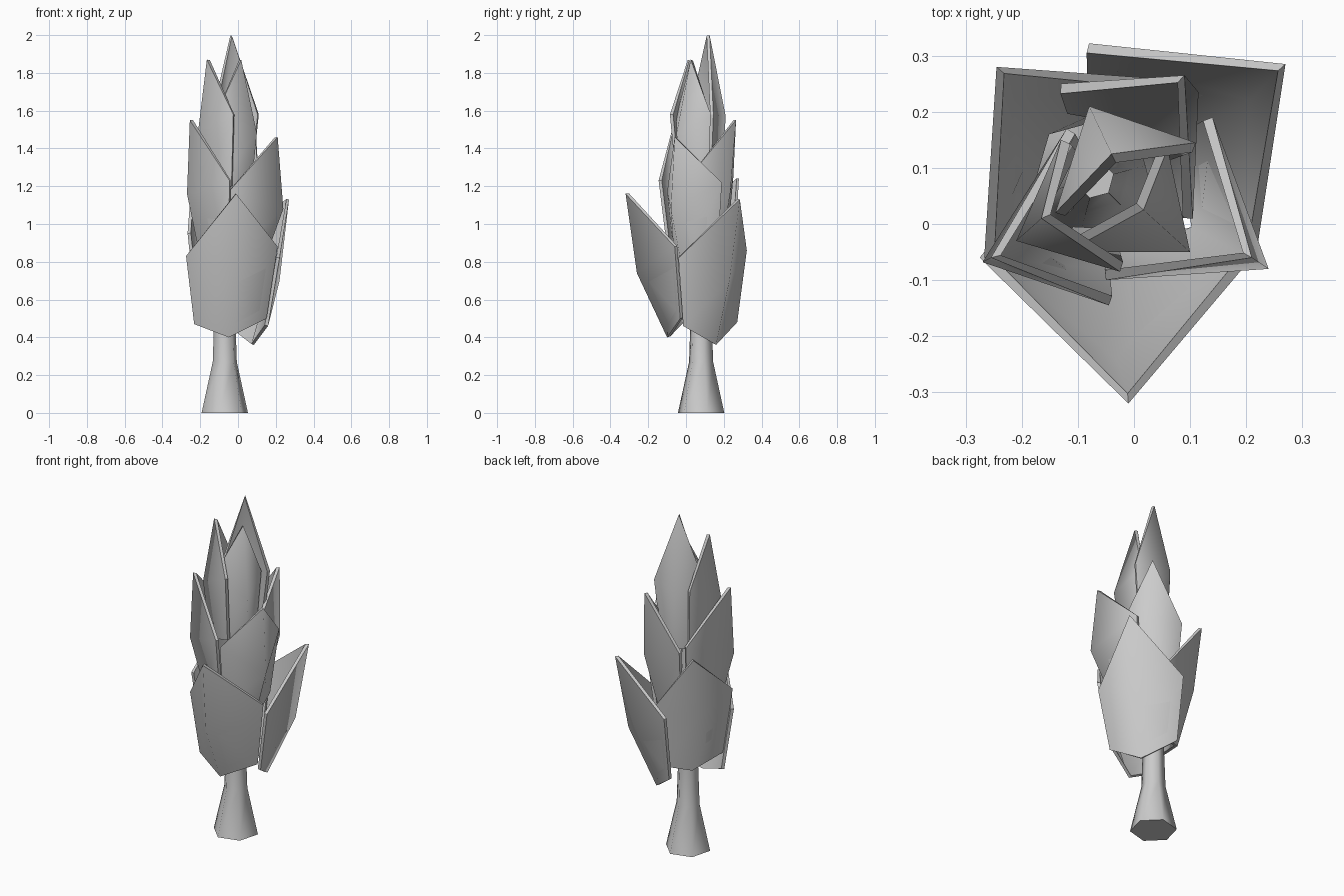
import bpy, bmesh, math
from mathutils import Vector

if "Cube" in bpy.data.objects:
    bpy.data.objects.remove(bpy.data.objects["Cube"])

AXIS = Vector((-0.07, 0.08, 0))


def finish(name, bm):
    bmesh.ops.recalc_face_normals(bm, faces=bm.faces)
    mesh = bpy.data.meshes.new(name)
    bm.to_mesh(mesh)
    bm.free()
    obj = bpy.data.objects.new(name, mesh)
    bpy.context.collection.objects.link(obj)


def pull(p, factor, dz):
    """Move a point towards the trunk axis and down."""
    q = AXIS + (Vector(p) - AXIS) * factor
    q.z = p[2] - dz
    return q


def leaf(name, tip, mid, left, right, base):
    """Folded, pointed plate; the lower edge is derived from the upper one."""
    bm = bmesh.new()
    points = [pull(left, 0.79, 0.36), pull(mid, base, 0.34), pull(right, 0.79, 0.38),
              left, mid, right, tip]
    outer = [bm.verts.new(p) for p in points]
    faces = [(0, 1, 4, 3), (1, 2, 5, 4), (3, 4, 6), (4, 5, 6)]
    for f in faces:
        bm.faces.new([outer[i] for i in f])
    bm.normal_update()
    inner = [bm.verts.new(v.co - v.normal * 0.018) for v in outer]
    for f in faces:
        bm.faces.new([inner[i] for i in reversed(f)])
    for f in bm.faces:
        f.smooth = True
    # Flat rim with sharp edges
    ring = [0, 1, 2, 5, 6, 3]
    for a, b in zip(ring, ring[1:] + ring[:1]):
        rim = bm.faces.new((outer[b], outer[a], inner[a], inner[b]))
        for e in rim.edges:
            e.smooth = False
    finish(name, bm)


# Flared six-sided trunk
bm = bmesh.new()
rings = []
for z, r in [(0, 0.127), (0.27, 0.066), (0.5, 0.058), (1.35, 0.035)]:
    rings.append([bm.verts.new(AXIS + Vector((r * math.cos(a), r * math.sin(a), z)))
                  for a in (math.radians(15 + 60 * i) for i in range(6))])
for lo, hi in zip(rings, rings[1:]):
    for i in range(6):
        j = (i + 1) % 6
        bm.faces.new((lo[i], lo[j], hi[j], hi[i])).smooth = True
for cap in (rings[0], rings[-1]):
    for e in bm.faces.new(cap).edges:
        e.smooth = False
finish("trunk", bm)

# Lower tier
leaf("lower_leaf_front", (-0.01, -0.32, 1.16), (-0.03, -0.26, 0.74),
     (-0.275, -0.06, 0.83), (0.21, -0.06, 0.88), 0.53)
leaf("lower_leaf_right", (0.27, 0.285, 1.13), (0.22, 0.23, 0.70),
     (0.22, -0.04, 0.82), (-0.08, 0.322, 0.86), 0.53)
leaf("lower_leaf_back", (-0.245, 0.28, 1.24), (-0.225, 0.235, 0.86),
     (0.03, 0.26, 0.88), (-0.267, -0.06, 0.95), 0.6)

# Middle tier
leaf("middle_leaf_right", (0.21, -0.06, 1.46), (0.24, -0.08, 1.08),
     (-0.05, -0.10, 1.17), (0.14, 0.19, 1.22), 0.6)
leaf("middle_leaf_left", (-0.255, -0.06, 1.55), (-0.27, -0.068, 1.16),
     (-0.12, 0.17, 1.24), (-0.045, -0.145, 1.23), 0.65)
leaf("middle_leaf_back", (0.09, 0.265, 1.55), (0.115, 0.235, 1.17),
     (0.105, 0.01, 1.24), (-0.13, 0.25, 1.24), 0.65)

# Upper tier
leaf("upper_leaf_back", (-0.04, 0.125, 2.0), (-0.08, 0.21, 1.57),
     (0.11, 0.145, 1.58), (-0.14, 0.02, 1.57), 0.85)
leaf("upper_leaf_left", (-0.165, 0.01, 1.87), (-0.21, -0.03, 1.50),
     (-0.13, 0.15, 1.57), (-0.025, -0.085, 1.58), 0.8)
leaf("upper_leaf_right", (0.017, 0.025, 1.87), (0.10, -0.05, 1.48),
     (-0.12, -0.05, 1.57), (0.06, 0.135, 1.57), 0.8)
